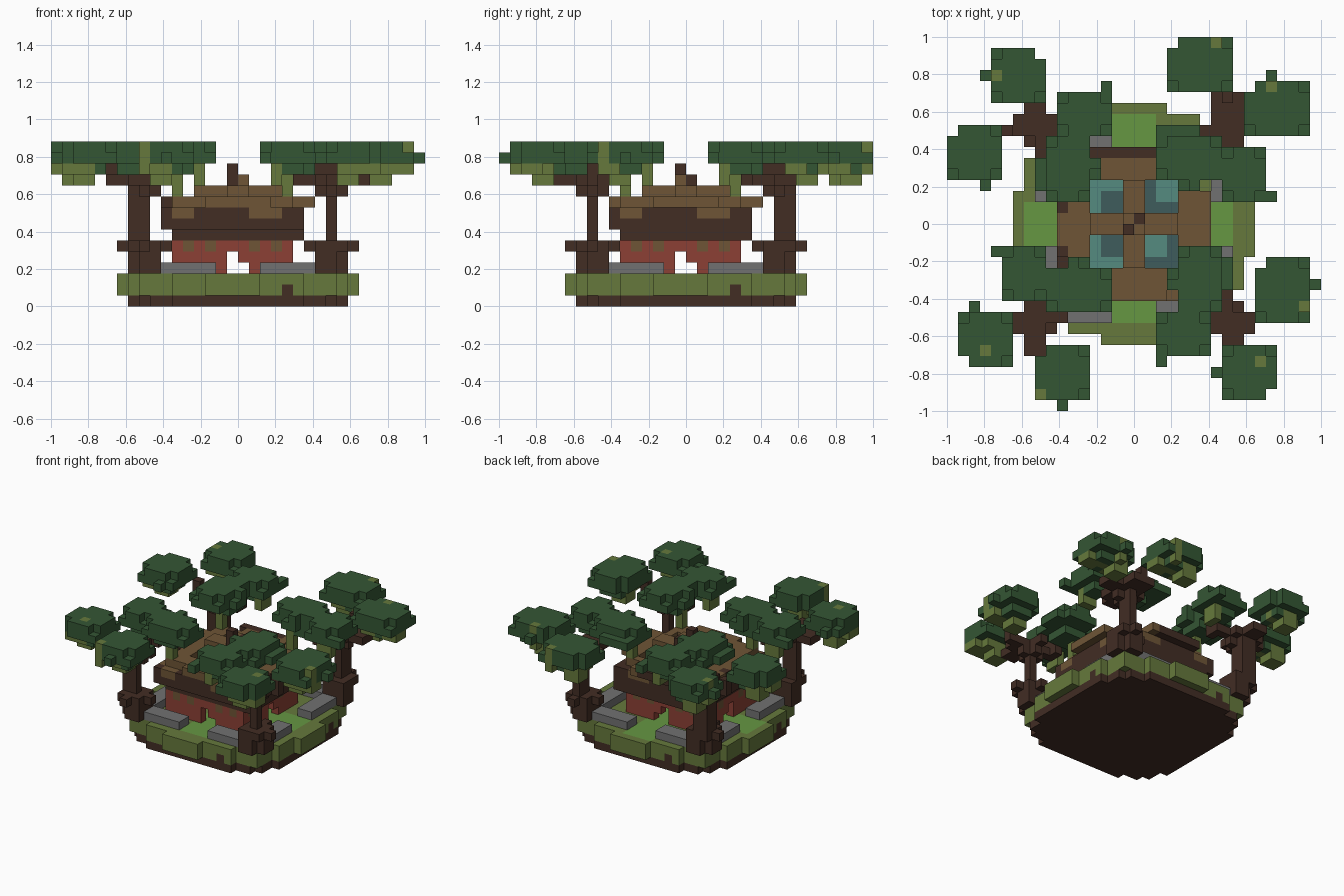
import bpy, bmesh
from mathutils import Vector

cube = bpy.data.objects.get("Cube")
if cube:
    bpy.data.objects.remove(cube, do_unlink=True)

V = 2 / 34          # edge of one block
COLOURS = {
    "leaf_green": (52, 86, 52), "moss_green": (102, 121, 60), "grass_green": (102, 151, 66),
    "bark_brown": (66, 45, 36), "roof_brown": (110, 85, 54), "stone_grey": (113, 113, 113),
    "wall_red": (140, 64, 53), "glass_teal": (85, 139, 128), "deep_teal": (62, 92, 92),
}


def linear(c):
    c /= 255
    return c / 12.92 if c < 0.04045 else ((c + 0.055) / 1.055) ** 2.4


names = list(COLOURS)
mats = []
for name, rgb in COLOURS.items():
    m = bpy.data.materials.new(name)
    m.use_nodes = True
    col = (*[linear(c) for c in rgb], 1)
    m.diffuse_color = col
    bsdf = m.node_tree.nodes["Principled BSDF"]
    bsdf.inputs["Base Color"].default_value = col
    bsdf.inputs["Roughness"].default_value = 0.9
    mats.append(m)

cells = {}          # block position -> (part, colour)


def fill(part, colour, x, y, z):
    """Fill a box of blocks given by its edges; colour None carves it away."""
    for i in range(*x):
        for j in range(*y):
            for k in range(*z):
                if colour:
                    cells[i, j, k] = (part, names.index(colour))
                else:
                    cells.pop((i, j, k), None)


def fill4(part, colour, x, y, z):
    """Fill a box and its three quarter turns about the middle."""
    for _ in range(4):
        fill(part, colour, x, y, z)
        x, y = (-y[1], -y[0]), x


def block(part, colour, x, y, z):
    """Fill one column of blocks."""
    fill(part, colour, (x, x + 1), (y, y + 1), z)


# Island: earth and mossy rim, corners stepped back
fill("earth", "bark_brown", (-10, 10), (-10, 10), (0, 1))
fill("moss", "moss_green", (-10, 10), (-10, 10), (1, 3))
fill4("moss", "moss_green", (-2, 3), (10, 11), (1, 3))
fill4("earth", "bark_brown", (-5, -4), (9, 10), (1, 2))
fill4("island", None, (6, 10), (9, 10), (0, 3))
fill4("island", None, (-10, -6), (9, 10), (0, 3))
fill4("island", None, (8, 9), (8, 9), (0, 1))

# Grass paths
fill("path", "grass_green", (-10, 9), (-2, 2), (2, 3))
fill("path", "grass_green", (-2, 2), (-9, 10), (2, 3))

# Stone slabs beside each path
for side in (-7, 2):
    fill4("stone_slab", "stone_grey", (side, side + 5), (7, 9), (3, 4))

# House: hollow red walls, doorways through both directions
fill("wall", "wall_red", (-6, 5), (-6, 5), (3, 6))
fill("wall", None, (-5, 4), (-5, 4), (3, 6))
for x, top in ((-1, 5), (0, 4)):
    fill("wall", None, (x, x + 1), (-6, 5), (3, top))
    fill("wall", None, (-6, 5), (x, x + 1), (3, top))
for x in (-5, -3, 1, 3):
    for y in (-6, 4):
        block("wall", "roof_brown", x, y, (5, 6))
        block("wall", "roof_brown", y, x, (5, 6))

# Roof: dark eaves, brown tiers, skylight wells, ridge cross
fill("eaves", "bark_brown", (-6, 6), (-6, 6), (6, 7))
fill("eaves", "bark_brown", (-7, 6), (-7, 6), (7, 9))
for a, b in ((-6, -4), (1, 4)):
    fill("roof", "roof_brown", (a, b), (-7, 6), (8, 9))
    fill("roof", "roof_brown", (-7, 6), (a, b), (8, 9))
fill("roof", "roof_brown", (-6, 5), (-6, 5), (8, 10))
fill("roof", "roof_brown", (-7, 7), (-3, 3), (9, 10))
fill("roof", "roof_brown", (-3, 3), (-7, 7), (9, 10))
fill("roof", "bark_brown", (-4, 2), (6, 7), (9, 10))
for y in (-3, 1):
    block("roof", "bark_brown", -7, y, (9, 10))
fill4("skylight", None, (1, 4), (1, 4), (9, 10))
fill4("skylight", "glass_teal", (1, 4), (1, 4), (8, 9))
fill("skylight", "deep_teal", (-3, -1), (1, 3), (8, 9))
fill("skylight", "deep_teal", (-3, -1), (-3, -1), (8, 9))
fill("skylight", "deep_teal", (1, 2), (1, 4), (8, 9))
fill("skylight", "deep_teal", (1, 4), (1, 2), (8, 9))
fill("skylight", "deep_teal", (3, 4), (-4, -1), (8, 9))
fill("skylight", "deep_teal", (1, 4), (-4, -3), (8, 9))
fill("ridge", "roof_brown", (-4, 4), (-1, 1), (10, 11))
fill("ridge", "roof_brown", (-1, 1), (-4, 4), (10, 11))
fill("chimney", "roof_brown", (-1, 1), (-1, 1), (11, 12))
block("chimney", "bark_brown", 0, 0, (11, 12))
block("chimney", "bark_brown", -1, -1, (11, 13))

# Trunks with flared roots and crossed branches
fill4("root", "bark_brown", (7, 10), (7, 10), (3, 6))
fill4("root", None, (9, 10), (9, 10), (3, 5))
fill4("root", "bark_brown", (6, 7), (8, 9), (5, 6))
fill4("root", "bark_brown", (8, 9), (10, 11), (5, 6))
for x in ((-10, -8), (8, 9)):
    for y in ((-9, -8), (8, 10)):
        fill("trunk", "bark_brown", x, y, (5, 11))
fill4("branch", "bark_brown", (7, 10), (8, 9), (10, 12))
fill4("branch", "bark_brown", (8, 9), (7, 10), (10, 12))
for x, y in (((-12, -6), (8, 9)), ((-11, -7), (9, 10)), ((-10, -8), (10, 12)),
             ((-9, -8), (6, 8))):
    fill4("branch", "bark_brown", x, y, (11, 12))
fill("branch", "bark_brown", (7, 10), (6, 12), (11, 12))
fill("branch", "bark_brown", (-10, -8), (-12, -6), (11, 12))
fill4("branch", "bark_brown", (-6, -5), (7, 9), (11, 13))
fill4("branch", "bark_brown", (-12, -11), (8, 9), (12, 13))

# Inner leaf crowns reaching over the roof corners
fill4("inner_crown", "leaf_green", (-7, -2), (8, 12), (13, 15))
fill4("inner_crown", "leaf_green", (-8, -3), (4, 8), (13, 15))
fill4("inner_crown", "leaf_green", (-8, -4), (2, 4), (13, 15))
fill4("inner_crown", "leaf_green", (-6, -3), (9, 11), (12, 13))
fill4("inner_crown", "leaf_green", (-7, -4), (4, 7), (12, 13))
fill4("inner_crown", "leaf_green", (-3, -2), (12, 13), (13, 14))
fill4("inner_crown", None, (-4, -3), (6, 8), (13, 15))
for x, y in ((-7, 11), (-3, 11), (-3, 8), (-7, 8), (-8, 7), (-8, 2), (-5, 2), (-4, 4)):
    fill4("inner_crown", None, (x, x + 1), (y, y + 1), (14, 15))
for x, y in (((2, 6), (8, 9)), ((-9, -8), (3, 6)), ((8, 9), (-6, -3))):
    fill("inner_crown", "leaf_green", x, y, (13, 14))
fill4("hanging_moss", "moss_green", (-4, -3), (9, 11), (11, 13))
for x in (-6, 4):
    for y in (-6, 4):
        block("hanging_moss", "moss_green", x, y, (10, 13))

# Outer leaf crowns: corner, size, stray leaf, clipped corner, moss strand
crowns = [
    ((-13, 11), (5, 5), (-14, 13), (1, 1), (-13, 13)),
    ((-17, 4), (5, 5), (-14, 3), (0, 1), (-16, 4)),
    ((3, 12), (6, 5), (2, 14), (0, 1), (7, 16)),
    ((10, 8), (6, 5), (12, 13), (0, 1), (12, 12)),
    ((11, -9), (5, 6), (16, -6), (0, 1), (15, -8)),
    ((8, -16), (5, 5), (7, -14), (1, 0), (11, -13)),
    ((-9, -16), (5, 5), (-7, -17), (0, 1), (-9, -16)),
    ((-16, -13), (5, 5), (-15, -8), (0, 0), (-14, -12)),
]
for n, ((x, y), (w, d), stray, clip, strand) in enumerate(crowns):
    fill("crown", "leaf_green", (x, x + w), (y, y + d), (13, 15))
    fill("crown", "leaf_green", (x + 1, x + w - 1), (y + 1, y + d - 1), (12, 13))
    if n != 2:
        block("crown", "leaf_green", *stray, (13, 14))
    # corners step down, one is clipped right through
    for a in (0, 1):
        for b in (0, 1):
            low = 12 if (a, b) == clip else 14
            block("crown", None, x + a * (w - 1), y + b * (d - 1), (low, 15))
    # moss hanging below, on the outward side and through the leaves
    ox = x if x < 0 else x + w - 2
    fill("hanging_moss", "moss_green", (ox, ox + 2), (y + 1, y + 3), (12, 13))
    fill("hanging_moss", "moss_green", (x + 1, x + 3), (y + 1, y + 4), (12, 13))
    fill("hanging_moss", "moss_green", (x + 1, x + 3), (y + 2, y + 4), (11, 12))
    block("hanging_moss", "moss_green", x + 3, y + 2, (12, 13))
    if n != 1:
        block("hanging_moss", "moss_green", *strand, (12, 15))

# Turn each part's blocks into a mesh, keeping only open faces
for part in dict.fromkeys(p for p, _ in cells.values()):
    bm = bmesh.new()
    verts = {}
    for pos, (owner, colour) in cells.items():
        if owner != part:
            continue
        for axis in range(3):
            for sign in (0, 1):
                near = list(pos)
                near[axis] += 2 * sign - 1
                if tuple(near) in cells:
                    continue
                ring = []
                for a, b in ((0, 0), (1, 0), (1, 1), (0, 1)):
                    p = list(pos)
                    p[axis] += sign
                    p[(axis + 1) % 3] += a
                    p[(axis + 2) % 3] += b
                    key = tuple(p)
                    if key not in verts:
                        verts[key] = bm.verts.new(Vector(key) * V)
                    ring.append(verts[key])
                face = bm.faces.new(ring if sign else ring[::-1])
                face.material_index = colour
    mesh = bpy.data.meshes.new(part)
    bm.to_mesh(mesh)
    bm.free()
    for m in mats:
        mesh.materials.append(m)
    bpy.context.collection.objects.link(bpy.data.objects.new(part, mesh))
